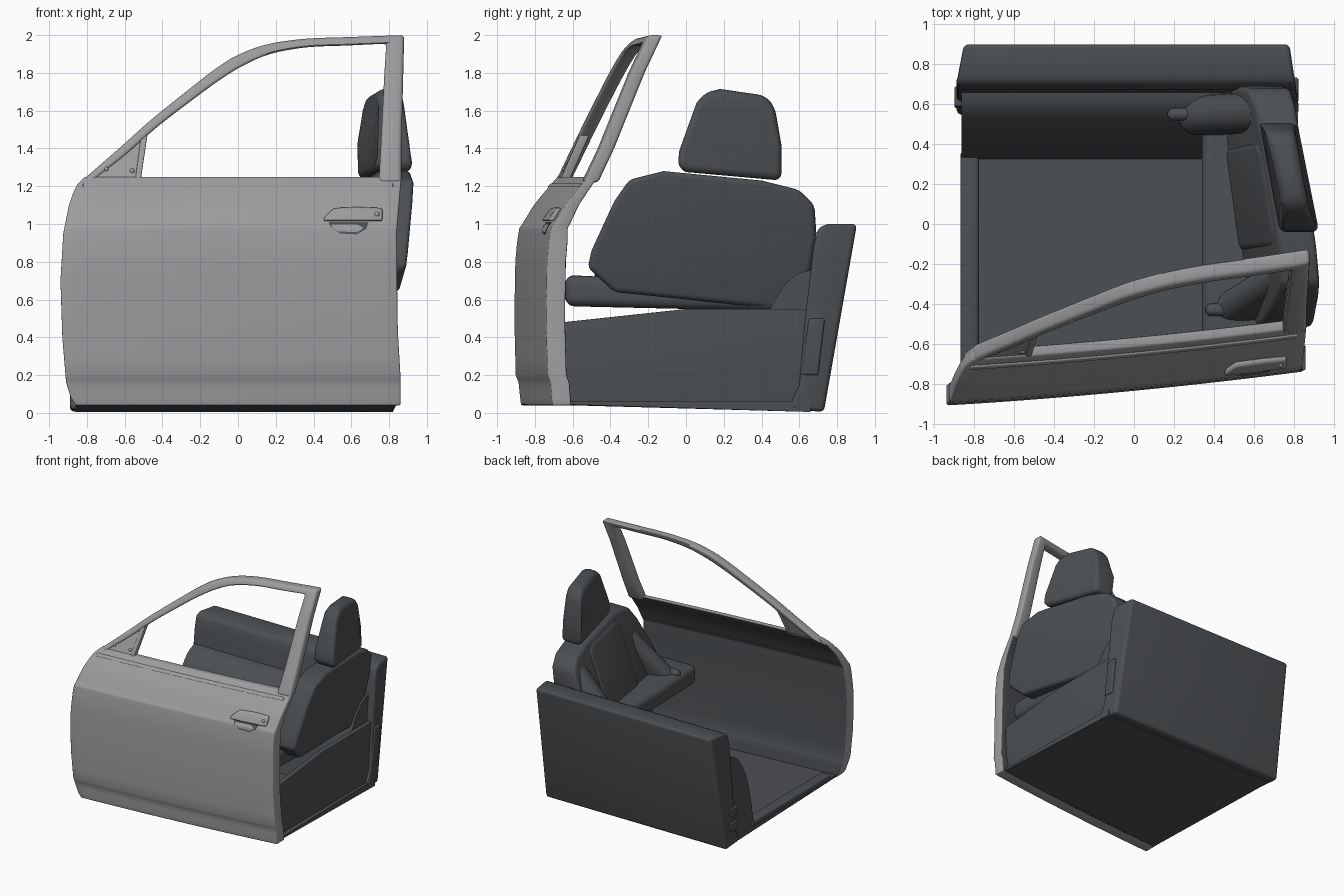
import bpy, bmesh, math
from mathutils import Vector

if "Cube" in bpy.data.objects:
    bpy.data.objects.remove(bpy.data.objects["Cube"])


def material(name, rgb):
    m = bpy.data.materials.new(name)
    m.diffuse_color = (*rgb, 1)
    m.use_nodes = True
    m.node_tree.nodes["Principled BSDF"].inputs["Base Color"].default_value = m.diffuse_color
    return m


PAINT = material("grey paint", (0.34, 0.34, 0.355))
TRIM = material("dark trim", (0.073, 0.08, 0.087))


def finish(name, bm, mats, bevel=0, segs=4, angle=40):
    bmesh.ops.recalc_face_normals(bm, faces=bm.faces)
    me = bpy.data.meshes.new(name)
    bm.to_mesh(me)
    bm.free()
    for m in mats:
        me.materials.append(m)
    ob = bpy.data.objects.new(name, me)
    bpy.context.collection.objects.link(ob)
    bpy.ops.object.select_all(action='DESELECT')
    ob.select_set(True)
    bpy.context.view_layer.objects.active = ob
    if bevel:
        b = ob.modifiers.new("round", 'BEVEL')
        b.width, b.segments, b.limit_method = bevel, segs, 'ANGLE'
        b.angle_limit = math.radians(25)
        bpy.ops.object.modifier_apply(modifier="round")
    bpy.ops.object.shade_smooth_by_angle(angle=math.radians(angle))
    return ob


def lerp(table, t):
    for (a, va), (b, vb) in zip(table, table[1:]):
        if t <= b:
            return va + (vb - va) * max(0, (t - a) / (b - a))
    return table[-1][1]


def spline(pts, n=4):
    """Smooth curve through 2D points."""
    p = [Vector(q) for q in pts]
    p = [2 * p[0] - p[1]] + p + [2 * p[-1] - p[-2]]
    out = []
    for a, b, c, d in zip(p, p[1:], p[2:], p[3:]):
        for k in range(n):
            t = k / n
            out.append(tuple(.5 * (2 * b + (c - a) * t + (2 * a - 5 * b + 4 * c - d) * t ** 2
                                   + (3 * b - a - 3 * c + d) * t ** 3)))
    return out + [tuple(pts[-1])]


# Side of the car: plan curve plus a tumblehome profile
PROFILE = [(.04, .025), (.16, .015), (.2, 0), (.5, -.006), (.85, .0), (.98, .02), (1.0, .035),
           (1.1, .095), (1.17, .15), (1.25, .215), (1.4, .275), (1.6, .355), (1.8, .435), (1.93, .49), (2.0, .53)]


def side_y(x, z):
    return -.83 + .097 * x + .02 * x * x + lerp(PROFILE, z)


def shell(name, rows, thick, mats, lift=0, bevel=0):
    """Closed shell over rows of (x, z) points laid on the car side."""
    depth = thick if callable(thick) else lambda z: thick
    bm = bmesh.new()
    out = [[bm.verts.new((x, side_y(x, z) + lift, z)) for x, z in r] for r in rows]
    inn = [[bm.verts.new((x, side_y(x, z) + lift + depth(z), z)) for x, z in r] for r in rows]
    n, m = len(rows), len(rows[0])
    for i in range(n - 1):
        for j in range(m - 1):
            for g, k in ((out, 0), (inn, len(mats) - 1)):
                f = bm.faces.new((g[i][j], g[i][j + 1], g[i + 1][j + 1], g[i + 1][j]))
                f.material_index = k
    loop = [(0, j) for j in range(m)] + [(i, m - 1) for i in range(1, n)]
    loop += [(n - 1, j) for j in range(m - 2, -1, -1)] + [(i, 0) for i in range(n - 2, 0, -1)]
    for a, b in zip(loop, loop[1:] + loop[:1]):
        bm.faces.new((out[a[0]][a[1]], out[b[0]][b[1]], inn[b[0]][b[1]], inn[a[0]][a[1]]))
    return finish(name, bm, mats, bevel, 3)


def slab(name, pts, front, back, bevel, mat=TRIM, segs=5):
    """Extrude a (y, z) outline along x between two x functions."""
    bm = bmesh.new()
    a = [bm.verts.new((front(y, z), y, z)) for y, z in pts]
    b = [bm.verts.new((back(y, z), y, z)) for y, z in pts]
    bm.faces.new(a)
    bm.faces.new(b[::-1])
    for i in range(len(pts)):
        j = (i + 1) % len(pts)
        bm.faces.new((a[i], b[i], b[j], a[j]))
    return finish(name, bm, [mat], bevel, segs)


def hull(name, balls, mat=TRIM):
    """Smooth blob around a few spheres (x, y, z, r)."""
    bm = bmesh.new()
    for x, y, z, r in balls:
        d = bmesh.ops.create_uvsphere(bm, u_segments=32, v_segments=20, radius=r)
        bmesh.ops.translate(bm, verts=d['verts'], vec=(x, y, z))
    r = bmesh.ops.convex_hull(bm, input=bm.verts)
    junk = {v for v in r['geom_interior'] + r['geom_unused'] if isinstance(v, bmesh.types.BMVert)}
    bmesh.ops.delete(bm, geom=list(junk), context='VERTS')
    return finish(name, bm, [mat], angle=60)


def const(v):
    return lambda y, z: v


# Door body: painted outside, dark trim inside
LEFT = [(.04, -.86), (.08, -.885), (.16, -.91), (.4, -.93), (.7, -.94), (.95, -.925), (1.1, -.895),
        (1.2, -.86), (1.25, -.81)]
RIGHT = [(.04, .86), (.2, .86), (.45, .845), (.95, .84), (1.25, .865)]
heights = [.04, .08, .13, .16, .18, .2, .3, .4, .5, .6, .7, .8, .9, .95, .98, 1.0, 1.03, 1.06, 1.1,
           1.14, 1.17, 1.21, 1.25]
rows = []
for h in heights:
    l, r = lerp(LEFT, h), lerp(RIGHT, h)
    rows.append([(l + (r - l) * i / 24, h) for i in range(25)])
shell("door_body", rows, lambda z: lerp([(.9, .1), (1.25, .05)], z), [PAINT, TRIM], bevel=.008)

# Window frame with its rear pillar
outer = [(-.86, 1.2), (-.63, 1.4), (-.45, 1.56), (-.2, 1.76), (-.1, 1.835), (0, 1.895), (.15, 1.95), (.35, 1.98),
         (.6, 1.99), (.88, 2.0), (.875, 1.8), (.87, 1.6), (.865, 1.4), (.865, 1.22)]
inner = [(-.78, 1.22), (-.59, 1.37), (-.42, 1.52), (-.17, 1.71), (-.07, 1.78), (.03, 1.84), (.17, 1.9), (.36, 1.935),
         (.58, 1.945), (.785, 1.955), (.775, 1.8), (.765, 1.6), (.755, 1.4), (.745, 1.22)]
outer, inner = (spline(p[:10]) + p[10:] for p in (outer, inner))
shell("window_frame", [outer, inner], .078, [PAINT], bevel=.018)

# Mirror corner plate, its edge post and screws
shell("corner_plate", [[(-.8, 1.23), (-.53, 1.23)], [(-.53, 1.47), (-.49, 1.5)]], .04, [PAINT], lift=.015)
shell("corner_post", [[(-.545, 1.23), (-.51, 1.49)], [(-.515, 1.23), (-.475, 1.5)]], .05, [PAINT],
      lift=.008, bevel=.006)
for i, (x, z) in enumerate([(-.7, 1.29), (-.56, 1.28), (-.555, 1.43)]):
    hull(f"plate_screw_{i + 1}", [(x, side_y(x, z) + .014, z, .014)], PAINT)

# Belt moulding along the bottom of the window
belt = [[(-.82 + i * .082, z) for i in range(21)] for z in (1.195, 1.215)]
shell("belt_moulding", belt, .02, [PAINT], lift=-.008, bevel=.004)

# Handle, lock and finger recess
grip = [[(.45, 1.015), (.51, 1.015), (.64, 1.015), (.765, 1.015)],
        [(.46, 1.04), (.51, 1.085), (.64, 1.09), (.765, 1.085)]]
shell("door_handle", grip, .03, [PAINT], lift=-.028, bevel=.012)
hull("door_lock", [(.735, side_y(.735, 1.05) - .022, 1.05, .014)], PAINT)
cup = [[(.48, 1.01), (.54, 1.01), (.63, 1.01), (.69, 1.01)],
       [(.49, .985), (.54, .95), (.63, .945), (.68, .975)]]
shell("finger_recess", cup, .006, [TRIM], lift=-.003)

# Floor, tilting down to the far side, with a raised lip at its leading end
bm = bmesh.new()
plan = [(-.86, -.78, .045), (.84, -.64, .045), (.82, .66, .005), (-.86, .66, .005)]
lo = [bm.verts.new(p) for p in plan]
hi = [bm.verts.new((x, y, .062)) for x, y, z in plan]
bm.faces.new(lo)
bm.faces.new(hi)
for i in range(4):
    j = (i + 1) % 4
    bm.faces.new((lo[i], lo[j], hi[j], hi[i]))
finish("floor", bm, [TRIM])
slab("floor_lip", [(-.7, .05), (.36, .05), (.36, .1), (-.7, .1)], const(-.87), const(-.78), .015)

# Upright wall closing the space under the seat
slab("under_seat_wall", [(-.65, .05), (.64, .05), (.64, .55), (0, .55), (-.65, .48)],
     const(.765), const(.8), .006)

# Rounded tunnel beside the seat
tunnel = spline([(.68, .76), (.6, .74), (.53, .685), (.46, .58), (.4, .43), (.36, .25), (.325, .05)], 3)
slab("tunnel", [(.68, .05)] + tunnel, const(-.865), const(.76), 0)

# Tall side panel on the far side
slab("side_panel", [(.54, .02), (.73, .005), (.905, 1.0), (.75, 1.0), (.7, .98), (.675, .88), (.63, .5), (.6, .15)],
     lambda y, z: -.89 + (.04 if z > .9 and y > .8 else 0),
     lambda y, z: .83 - .15 * max(0, y - .56), .025)
slab("side_panel_pocket", [(.61, .2), (.7, .2), (.735, .5), (.65, .5)], const(.79), const(.825), .012)
for i, z in enumerate((.14, .26)):
    slab(f"panel_vent_{i + 1}", [(.58, z), (.68, z), (.69, z + .08), (.59, z + .08)],
         const(-.9), const(-.86), .01)

# Seat cushion
slab("seat_cushion", [(-.64, .565), (.45, .54), (.62, .52), (.62, .68), (.45, .7), (-.2, .71), (-.64, .73)],
     lambda y, z: .34, const(.74), .05)


# Seat back, leaning and turned slightly
def rear(y, z):
    return .80 + .15 * (z - .6) - .13 * y


slab("seat_back", [(-.52, .77), (-.5, .86), (-.38, 1.12), (-.3, 1.235), (-.12, 1.28), (.4, 1.23), (.6, 1.18),
                   (.68, 1.1), (.69, .95), (.63, .58), (.59, .54), (-.38, .64)],
     lambda y, z: rear(y, z) - .31 + .18 * (z - .6), rear, .085)
slab("seat_back_pad", [(-.14, .68), (.38, .66), (.42, 1.15), (.36, 1.21), (-.05, 1.24), (-.12, 1.18)],
     lambda y, z: rear(y, z) - .325 + .19 * (z - .6), lambda y, z: rear(y, z) - .1, .04)

# Headrest
slab("headrest", [(-.045, 1.3), (-.035, 1.39), (.055, 1.64), (.1, 1.695), (.18, 1.715), (.42, 1.68), (.47, 1.62),
                  (.505, 1.42), (.505, 1.23), (.0, 1.275)],
     lambda y, z: .71 - .2 * y + .3 * max(0, z - 1.5) + .15 * max(0, 1.4 - z),
     lambda y, z: .92 - .2 * y - .15 * max(0, z - 1.5), .085)

# Side bolsters with a knob at each tip
hull("bolster_inner", [(.32, .545, .66, .1), (.6, .56, .78, .11), (.64, .56, 1.02, .1)])
hull("bolster_outer", [(.47, -.42, .67, .075), (.69, -.36, .78, .11), (.78, -.23, 1.06, .08)])
for n, x, y in (("inner", .2, .55), ("outer", .39, -.43)):
    hull(f"bolster_knob_{n}", [(x, y, .72, .032), (x + .06, y, .72, .032)])
